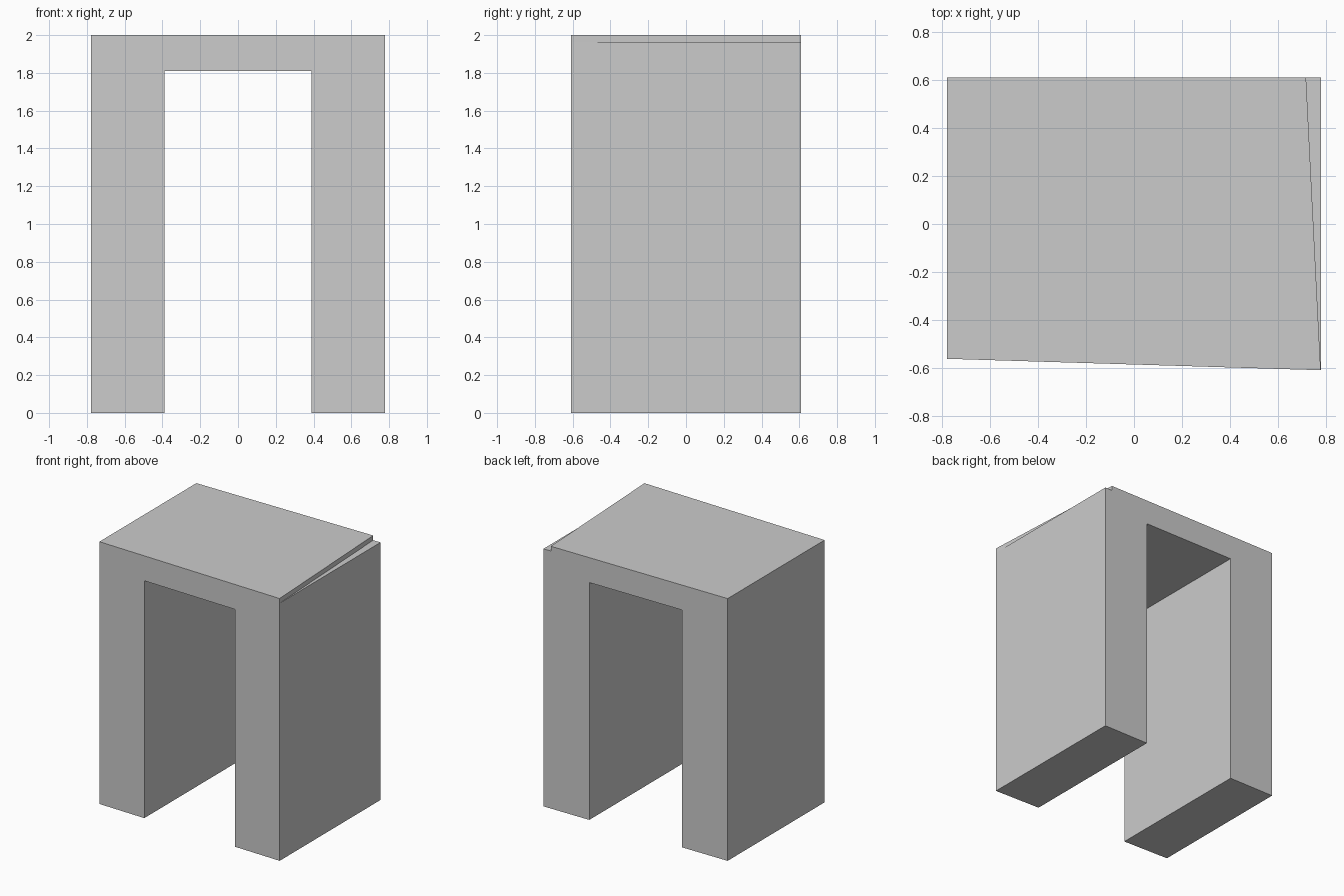
import bpy, bmesh

if "Cube" in bpy.data.objects:
    bpy.data.objects.remove(bpy.data.objects["Cube"])

def prism(name, points, offset):
    """Closed solid: a flat polygon extruded; offset gives the matching far vertex."""
    bm = bmesh.new()
    near = [bm.verts.new(p) for p in points]
    far = [bm.verts.new(offset(p)) for p in points]
    bm.faces.new(near)
    bm.faces.new(far[::-1])
    n = len(points)
    for i in range(n):
        j = (i + 1) % n
        bm.faces.new((near[i], far[i], far[j], near[j]))
    bmesh.ops.recalc_face_normals(bm, faces=bm.faces)
    mesh = bpy.data.meshes.new(name)
    bm.to_mesh(mesh)
    bm.free()
    ob = bpy.data.objects.new(name, mesh)
    bpy.context.collection.objects.link(ob)
    return ob

HALF_W, BACK, INNER, LINTEL = 0.777, 0.608, 0.39, 1.81

# Arch: upside-down U profile, front face slightly skewed in plan
half = [(HALF_W, 2), (HALF_W, 0), (INNER, 0), (INNER, LINTEL)]
profile = half + [(-x, z) for x, z in reversed(half)]
arch = prism("archway_block", [(x, BACK, z) for x, z in profile],
             lambda p: (p[0], -0.584 - 0.0305 * p[0], p[2]))

# Thin tapering step along the top right edge
step = prism("step_cutter",
             [(0.713, 0.65, 1.964), (0.9, 0.65, 1.964), (0.9, -0.606, 1.964), (0.776, -0.606, 1.964)],
             lambda p: (p[0], p[1], 2.1))
step.hide_render = True
cut = arch.modifiers.new("top_step", 'BOOLEAN')
cut.operation = 'DIFFERENCE'
cut.solver = 'EXACT'
cut.object = step
bpy.context.view_layer.objects.active = arch
bpy.ops.object.modifier_apply(modifier=cut.name)
bpy.data.objects.remove(step)
